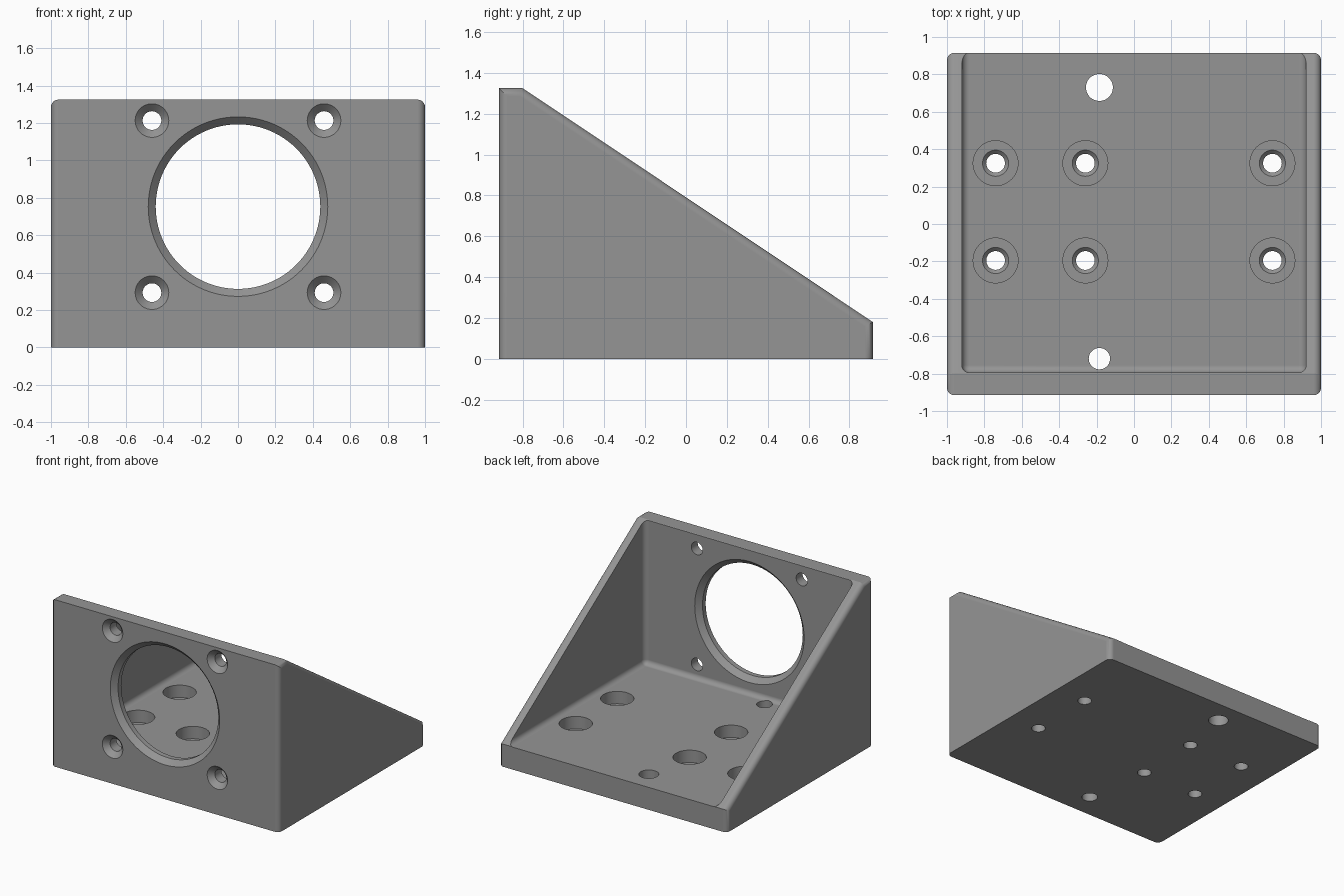
import bpy, bmesh, math
from mathutils import Matrix

if "Cube" in bpy.data.objects:
    bpy.data.objects.remove(bpy.data.objects["Cube"])

W, F, B, H = 1.0, -0.915, 0.915, 1.325   # half width, front, back, height
FLOOR, WALL, R = 0.178, -0.795, 0.04     # floor top, inner face of front wall, fillet

grey = bpy.data.materials.new("grey")
grey.diffuse_color = (0.30, 0.30, 0.30, 1)
grey.use_nodes = True
grey.node_tree.nodes["Principled BSDF"].inputs["Base Color"].default_value = grey.diffuse_color


def make(name, bm):
    bmesh.ops.recalc_face_normals(bm, faces=bm.faces)
    me = bpy.data.meshes.new(name)
    bm.to_mesh(me)
    bm.free()
    me.materials.append(grey)
    ob = bpy.data.objects.new(name, me)
    bpy.context.collection.objects.link(ob)
    return ob


def prism(bm, profile, half):
    """Extrude a (y, z) profile across x."""
    f = bm.faces.new([bm.verts.new((-half, y, z)) for y, z in profile])
    new = bmesh.ops.extrude_face_region(bm, geom=[f])["geom"]
    bmesh.ops.translate(bm, vec=(2 * half, 0, 0),
                        verts=[v for v in new if isinstance(v, bmesh.types.BMVert)])


def fillet(bm, test):
    edges = [e for e in bm.edges if test(*(v.co for v in e.verts))]
    bmesh.ops.bevel(bm, geom=edges, offset=R, segments=6, profile=0.5, affect='EDGES')


def lathe(bm, profile, matrix, n=48):
    """Closed solid of revolution from (radius, depth) pairs."""
    rings = [[bm.verts.new(matrix @ Matrix.Rotation(2 * math.pi * i / n, 4, 'Z')
                           @ Matrix.Translation((r, 0, z)).translation)
              for i in range(n)] for r, z in profile]
    for a, b in zip(rings, rings[1:]):
        for i in range(n):
            j = (i + 1) % n
            bm.faces.new((a[i], a[j], b[j], b[i]))
    bm.faces.new(rings[0][::-1])
    bm.faces.new(rings[-1])


# Bracket body: sloped side profile, side edges rounded except along the base
bm = bmesh.new()
prism(bm, [(F, 0), (B, 0), (B, 0.18), (-0.80, H), (F, H)], W)
fillet(bm, lambda a, b: abs(a.x - b.x) < 1e-4 and a.z + b.z > 1e-4)
body = make("bracket", bm)

# Open cavity between the side walls, with filleted inner corners
bm = bmesh.new()
prism(bm, [(WALL, FLOOR), (1.5, FLOOR), (1.5, 2), (WALL, 2)], 0.92)
fillet(bm, lambda a, b: (a.y < 0 and b.y < 0 and min(a.z, b.z) < 1)
       or (a.z < 1 and b.z < 1 and abs(a.x - b.x) < 1e-4))
cavity = make("cavity_cutter", bm)

# Holes
bm = bmesh.new()
into_wall = Matrix.Rotation(-math.pi / 2, 4, 'X')    # local z runs along +y


def wall_hole(x, z, profile, n):
    lathe(bm, profile, Matrix.Translation((x, F, z)) @ into_wall, n)


# Main opening, chamfered on both faces
t = WALL - F
wall_hole(0, 0.753, [(0.48, -0.05), (0.48, 0), (0.44, 0.04), (0.44, t - 0.04),
                     (0.48, t), (0.48, t + 0.05)], 96)
# Countersunk screw holes around the opening
for x in (-0.46, 0.46):
    for z in (0.293, 1.213):
        wall_hole(x, z, [(0.09, -0.05), (0.09, 0), (0.05, 0.04), (0.05, t + 0.05)], 40)
# Counterbored base holes
seat = 0.08
for x in (-0.74, -0.26, 0.74):
    for y in (-0.195, 0.325):
        lathe(bm, [(0.05, -0.05), (0.05, seat - 0.02), (0.07, seat), (0.12, seat),
                   (0.12, FLOOR + 0.05)], Matrix.Translation((x, y, 0)))
# Plain base holes
for y, r in ((0.73, 0.072), (-0.72, 0.057)):
    lathe(bm, [(r, -0.05), (r, FLOOR + 0.03)], Matrix.Translation((-0.185, y, 0)))
holes = make("hole_cutter", bm)

# Cut the body, then shade
bpy.context.view_layer.objects.active = body
body.select_set(True)
for cutter in (cavity, holes):
    m = body.modifiers.new(cutter.name, 'BOOLEAN')
    m.operation, m.solver, m.object = 'DIFFERENCE', 'EXACT', cutter
    bpy.ops.object.modifier_apply(modifier=m.name)
for cutter in (cavity, holes):
    bpy.data.objects.remove(cutter)
bpy.ops.object.shade_smooth_by_angle(angle=math.radians(25))
wn = body.modifiers.new("even_normals", 'WEIGHTED_NORMAL')
wn.keep_sharp = True
